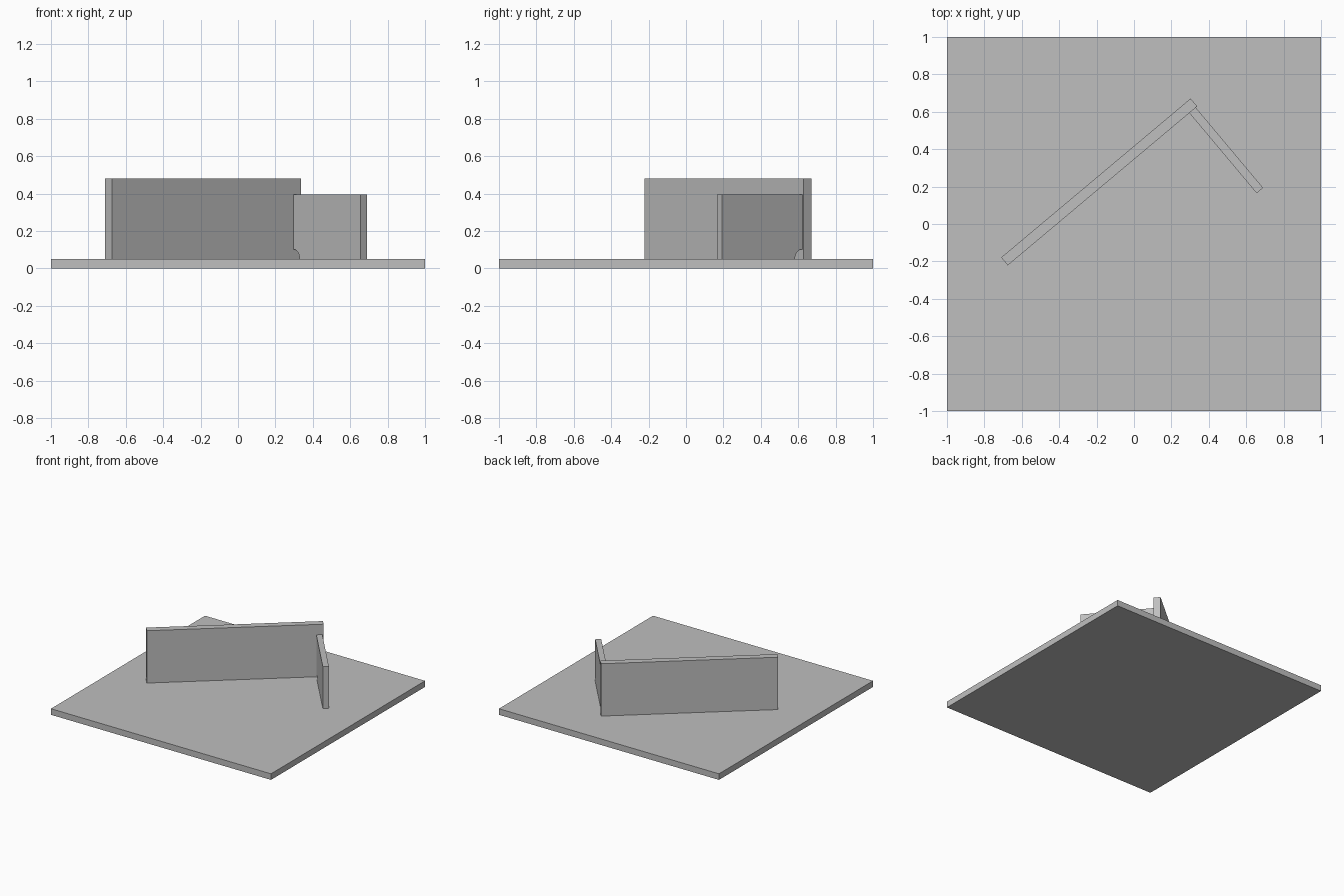
import bpy
import bmesh
from math import sin, cos, pi, radians
from mathutils import Matrix, Vector

cube = bpy.data.objects.get("Cube")
if cube:
    bpy.data.objects.remove(cube, do_unlink=True)

grey = bpy.data.materials.new("plain grey")
grey.use_nodes = True
color = (0.52, 0.52, 0.52, 1)
grey.diffuse_color = color
grey.node_tree.nodes["Principled BSDF"].inputs["Base Color"].default_value = color

BASE_TOP = 0.05
ANGLE = radians(40)
LONG_THICK = 0.055


def extruded(name, profile, thickness, matrix):
    """Extrude a flat (y, z) outline along x, then place it."""
    bm = bmesh.new()
    face = bm.faces.new([bm.verts.new((0, y, z)) for y, z in profile])
    moved = bmesh.ops.extrude_face_region(bm, geom=[face])["geom"]
    verts = [v for v in moved if isinstance(v, bmesh.types.BMVert)]
    bmesh.ops.translate(bm, verts=verts, vec=(thickness, 0, 0))
    bmesh.ops.recalc_face_normals(bm, faces=bm.faces)
    mesh = bpy.data.meshes.new(name)
    bm.to_mesh(mesh)
    bm.free()
    mesh.materials.append(grey)
    obj = bpy.data.objects.new(name, mesh)
    obj.matrix_world = matrix
    bpy.context.collection.objects.link(obj)
    return obj


def rectangle(y0, y1, z0, z1):
    return [(y0, z0), (y1, z0), (y1, z1), (y0, z1)]


# Square floor slab
extruded("base_plate", rectangle(-1, 1, 0, BASE_TOP), 2,
         Matrix.Translation((-1, 0, 0)))

# Both walls share a frame turned about the long wall's centre
frame = Matrix.Translation((-0.186, 0.225, 0)) @ Matrix.Rotation(ANGLE, 4, "Z")

# Tall long wall
half = LONG_THICK / 2
extruded("long_wall", rectangle(-half, half, BASE_TOP, 0.48), 1.322,
         frame @ Matrix.Translation((-0.661, 0, 0)))

# Short wall at a right angle, with a quarter-round notch in its inner foot
radius, length, top = 0.052, 0.56, 0.395
steps = 12
notch = [(-half - radius * sin(a), BASE_TOP + radius * cos(a))
         for a in (i * pi / 2 / steps for i in range(steps + 1))]
end = -half - length
extruded("short_wall", notch + [(end, BASE_TOP), (end, top), (-half, top)],
         0.045, frame @ Matrix.Translation((0.606, 0, 0)))
